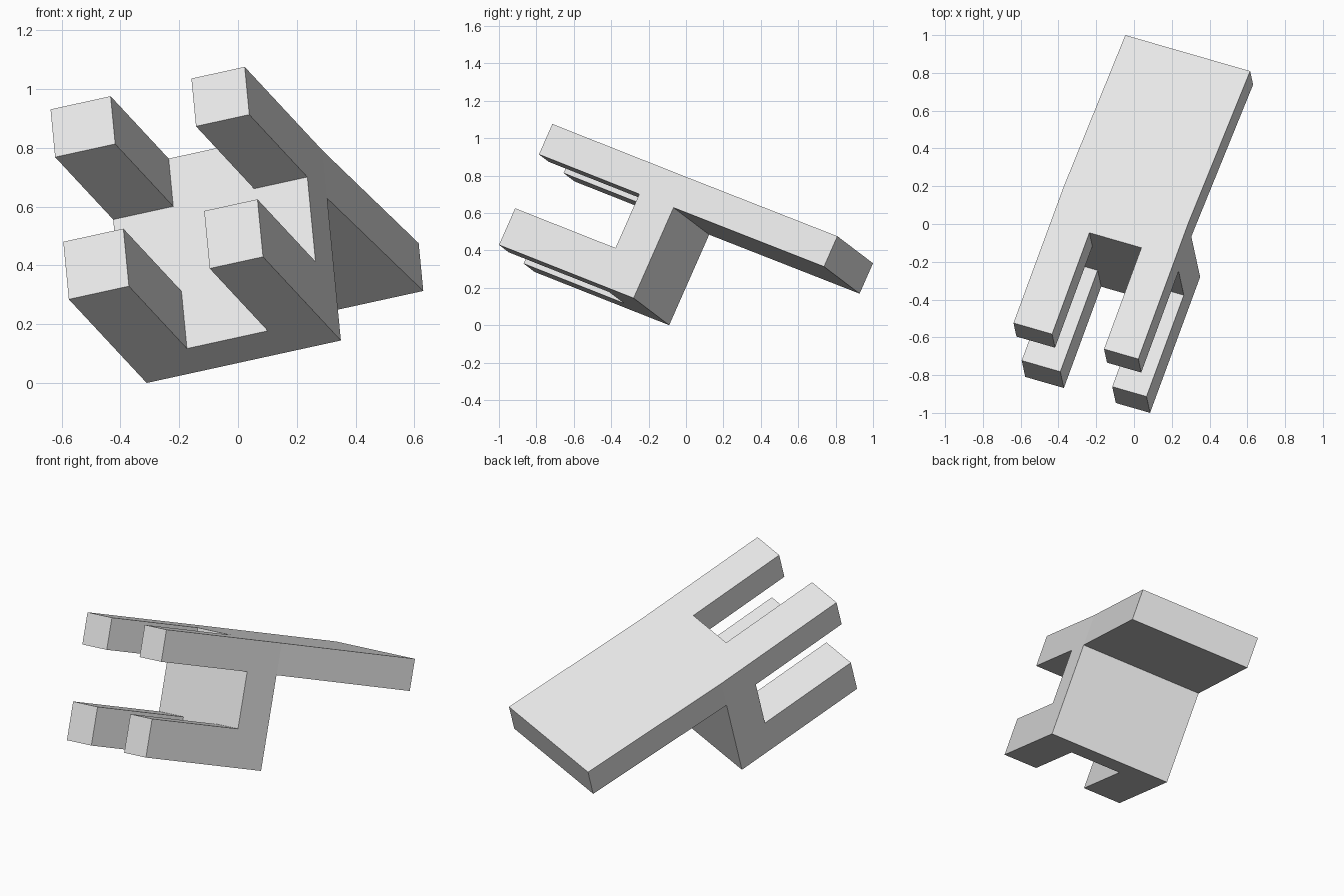
import bpy
import bmesh
import math
from mathutils import Vector

if "Cube" in bpy.data.objects:
    bpy.data.objects.remove(bpy.data.objects["Cube"])

# Tilted frame of the bracket: front left top corner and its three directions
ORIGIN = Vector((-0.638, -0.524, 0.937))
ACROSS = Vector((0.940, -0.271, 0.2057))
BACK = Vector((0.340, 0.875, -0.3445))
DOWN = Vector((0.088, -0.403, -0.913))

# Cut positions along each direction
A = [0.0, 0.2175, 0.510, 0.703]      # prong, slot, prong
F = [0.0, 0.61, 0.818, 1.7416]       # prongs, upright wall, rear plate
D = [0.0, 0.178, 0.4936, 0.708]      # top plate, wall, lower fork
BEND = 0.014                         # slight sideways bend behind the wall


def filled(i, j, k):
    """Which cells of the 3 x 3 x 3 block are solid."""
    if not all(0 <= n <= 2 for n in (i, j, k)):
        return False
    if j == 0:                       # upper and lower prongs
        return i != 1 and k != 1
    if j == 1:                       # upright wall
        return True
    return k == 0                    # rear plate


def place(i, j, k):
    f = F[j]
    if f <= F[2]:
        bend = BEND * f / F[2]
    else:
        bend = BEND * (F[3] - f) / (F[3] - F[2])
    return ORIGIN + ACROSS * (A[i] - bend) + BACK * f + DOWN * D[k]


bm = bmesh.new()
verts = {}


def vert(key):
    if key not in verts:
        verts[key] = bm.verts.new(place(*key))
    return verts[key]


# Skin of the bracket: only faces between solid and empty cells
for i in range(3):
    for j in range(3):
        for k in range(3):
            if not filled(i, j, k):
                continue
            for axis in range(3):
                for side in (0, 1):
                    nb = [i, j, k]
                    nb[axis] += 1 if side else -1
                    if filled(*nb):
                        continue
                    corners = []
                    for p, q in ((0, 0), (1, 0), (1, 1), (0, 1)):
                        c = [i, j, k]
                        c[axis] += side
                        c[(axis + 1) % 3] += p
                        c[(axis + 2) % 3] += q
                        corners.append(vert(tuple(c)))
                    bm.faces.new(corners)

bmesh.ops.recalc_face_normals(bm, faces=bm.faces[:])
bmesh.ops.dissolve_limit(bm, angle_limit=math.radians(0.3),
                         verts=bm.verts[:], edges=bm.edges[:])
# Rest the lowest corner on the ground
low = min(v.co.z for v in bm.verts)
bmesh.ops.translate(bm, verts=bm.verts[:], vec=(0, 0, -low))

mesh = bpy.data.meshes.new("forked_bracket")
bm.to_mesh(mesh)
bm.free()
bracket = bpy.data.objects.new("forked_bracket", mesh)
bpy.context.collection.objects.link(bracket)

grey = bpy.data.materials.new("light_grey")
grey.diffuse_color = (0.8, 0.8, 0.8, 1.0)
grey.use_nodes = True
grey.node_tree.nodes["Principled BSDF"].inputs["Base Color"].default_value = grey.diffuse_color
mesh.materials.append(grey)
